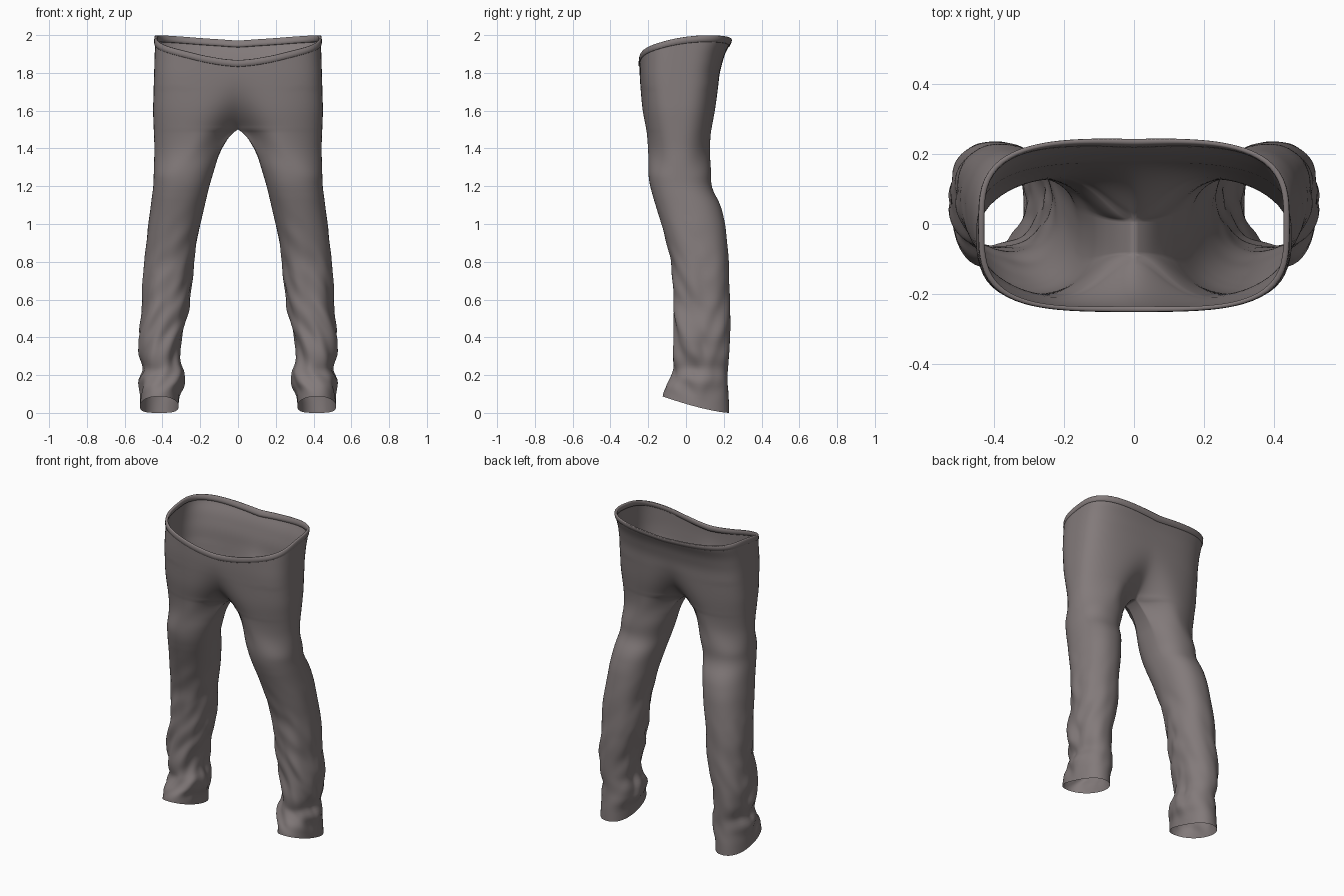
import bpy, bmesh, math
from mathutils import Vector, noise

if "Cube" in bpy.data.objects:
    bpy.data.objects.remove(bpy.data.objects["Cube"])

M, K = 64, 14          # segments round the outside, points on the inner thigh
CROTCH = 1.5

# silhouette tables: (height, value)
FRONT = [(0, -.125), (.09, -.112), (.15, -.08), (.22, -.066), (.4, -.066), (.6, -.066), (.8, -.078),
         (1, -.13), (1.2, -.192), (1.4, -.22), (1.6, -.238), (1.8, -.246), (2, -.246)]
BACK = [(0, .228), (.1, .225), (.2, .218), (.3, .23), (.5, .235), (.8, .227), (1, .208), (1.1, .184),
        (1.2, .13), (1.4, .145), (1.6, .163), (1.8, .178), (1.9, .205), (1.97, .242), (2, .246)]
OUTER = [(0, .52), (.1, .514), (.17, .524), (.23, .498), (.3, .518), (.4, .524), (.6, .507), (.8, .497),
         (1, .475), (1.2, .448), (1.4, .442), (1.6, .45), (1.8, .444), (2, .438)]
INNER = [(0, .315), (.08, .312), (.13, .288), (.2, .288), (.27, .312), (.4, .3), (.6, .252), (.8, .236),
         (1, .2), (1.2, .152), (1.35, .107), (1.4, .085), (1.45, .055), (1.48, .03), (1.5, 0)]
RIM = [(-90, 1.866), (-60, 1.878), (-40, 1.905), (-20, 1.957), (0, 1.998), (25, 2), (45, 1.985), (90, 1.97)]


def look(tab, v):
    if v <= tab[0][0]:
        return tab[0][1]
    for (a, p), (b, q) in zip(tab, tab[1:]):
        if v <= b:
            return p + (q - p) * (v - a) / (b - a)
    return tab[-1][1]


def soft(tab, v, r=.025):
    return sum(look(tab, v + r * i / 2) for i in range(-2, 3)) / 5


def rim(a):
    return soft(RIM, math.degrees(a), 12)


def step(t):
    t = max(0, min(1, t))
    return t * t * (3 - 2 * t)


def radius(a, rx, ry, n):
    return (abs(math.cos(a) / rx) ** n + abs(math.sin(a) / ry) ** n) ** (-1 / n)


def torso(a, z):
    """Half hip section, hollowed at the middle towards the crotch."""
    f, b, rx = soft(FRONT, z), soft(BACK, z), soft(OUTER, z)
    n = 2.4 + (.95 - .25 * math.sin(a)) * step((z - 1.3) / .5)
    r = radius(a, rx, (b - f) / 2, n)
    x, y = r * math.cos(a), r * math.sin(a)
    t = max(0, min(1, (1.85 - z) / .35))
    y *= 1 - .75 * t ** 3 * math.exp(-(abs(x) / (.07 + .05 * t)) ** 1.7)
    if abs(abs(a) - math.pi / 2) < 1e-6:
        x = 0
    return Vector((x, (f + b) / 2 + y, z))


def leg(a, z):
    """Leg section with cloth folds below the knee and a slanted hem."""
    f, b = soft(FRONT, z, .03), soft(BACK, z, .03)
    o, i = soft(OUTER, z, .02), soft(INNER, z, .02)
    cx, cy = (o + i) / 2, (f + b) / 2
    r = radius(a, (o - i) / 2, (b - f) / 2, 2.25)
    dx, dy = math.cos(a), math.sin(a)
    amp = .018 * step((1.2 - z) / .7) * step(z / .15) * (1 - .7 * max(0, dy))
    r += amp * noise.noise(Vector((dx * 1.6, dy * 1.6 + z * 2, z * 8 + dx * 1.5)))
    x, y = cx + r * dx, cy + r * dy
    hem = .085 * max(0, (.228 - y) / .345) ** 1.4
    if z < .25:
        z = hem + z * (1 - hem / .25)
    return Vector((x, y, z))


def finish(bm, name, mat):
    bmesh.ops.recalc_face_normals(bm, faces=bm.faces)
    me = bpy.data.meshes.new(name)
    bm.to_mesh(me)
    bm.free()
    ob = bpy.data.objects.new(name, me)
    bpy.context.collection.objects.link(ob)
    me.materials.append(mat)
    mod = ob.modifiers.new("mirror", 'MIRROR')
    mod.use_clip = True
    mod.merge_threshold = .0005
    me.shade_smooth()
    return ob


def skin(bm, a, b, closed):
    n = len(a) if closed else len(a) - 1
    for i in range(n):
        j = (i + 1) % len(a)
        bm.faces.new((a[i], a[j], b[j], b[i]))


cloth = bpy.data.materials.new("warm grey cloth")
cloth.diffuse_color = (.225, .195, .195, 1)
cloth.use_nodes = True
cloth.node_tree.nodes["Principled BSDF"].inputs["Base Color"].default_value = cloth.diffuse_color

angles = [math.radians(-90 + 180 * i / M) for i in range(M + 1)]

# trousers: hip rings from the waist to the crotch
bm = bmesh.new()
rings = []
LEVELS = 28
for k in range(LEVELS + 1):
    t = k / LEVELS
    ring = []
    for a in angles:
        top = rim(a) - .006
        ring.append(bm.verts.new(torso(a, top + (CROTCH - top) * t)))
    rings.append(ring)
for p, q in zip(rings, rings[1:]):
    skin(bm, p, q, False)

# crotch seam closes the last hip ring into the first leg ring
last = rings[-1]
y0, y1 = last[-1].co.y, last[0].co.y
seam = [Vector((0, y0 + (y1 - y0) * (i + 1) / (K + 1), CROTCH)) for i in range(K)]
prev = last + [bm.verts.new(c) for c in seam]

# legs: blend from the hip section to a closed tube
SPAN = 155
heights = [1.492, 1.48, 1.465, 1.448] + [1.43 - 1.43 * i / 84 for i in range(85)]
for z in heights:
    w = step((CROTCH - z) / .26)
    ring = []
    for i in range(M + 1):
        b = leg(math.radians(-SPAN + 2 * SPAN * i / M), z)
        ring.append(torso(angles[i], z).lerp(b, w))
    inner = soft(INNER, z, .01)
    for i in range(K):
        b = leg(math.radians(SPAN + (360 - 2 * SPAN) * (i + 1) / (K + 1)), z)
        ring.append(Vector((0, seam[i].y, z)).lerp(b, w))
    # keep the inner thigh on its silhouette while blending
    low = min(c.x for c in ring)
    if w < 1:
        mid = (soft(OUTER, z) + inner) / 2
        for c in ring:
            if c.x < mid:
                c.x = mid - (mid - c.x) * (mid - inner) / (mid - low)
    ring = [bm.verts.new(c) for c in ring]
    skin(bm, prev, ring, True)
    prev = ring
# relax the crotch area, leaving the centre seam in place
area = [v for v in bm.verts if 1.15 < v.co.z < 1.72 and v.co.x > 1e-4]
for _ in range(6):
    bmesh.ops.smooth_vert(bm, verts=area, factor=.5, use_axis_x=False, use_axis_y=True, use_axis_z=False)
finish(bm, "trousers", cloth)

# waistband: flat folded strip round the rim
bm = bmesh.new()
PROFILE = [(-.001, -.036), (.004, -.033), (.005, -.018), (.004, -.003), (.001, 0),
           (-.008, 0), (-.012, -.004), (-.012, -.02), (-.008, -.034)]
prev = None
for a in angles:
    top = rim(a)
    ring = []
    for out, dz in PROFILE:
        c = torso(a, top + dz)
        ring.append(bm.verts.new(c + Vector((math.cos(a), math.sin(a), 0)) * out))
    if prev:
        skin(bm, prev, ring, True)
    prev = ring
finish(bm, "waistband", cloth)
